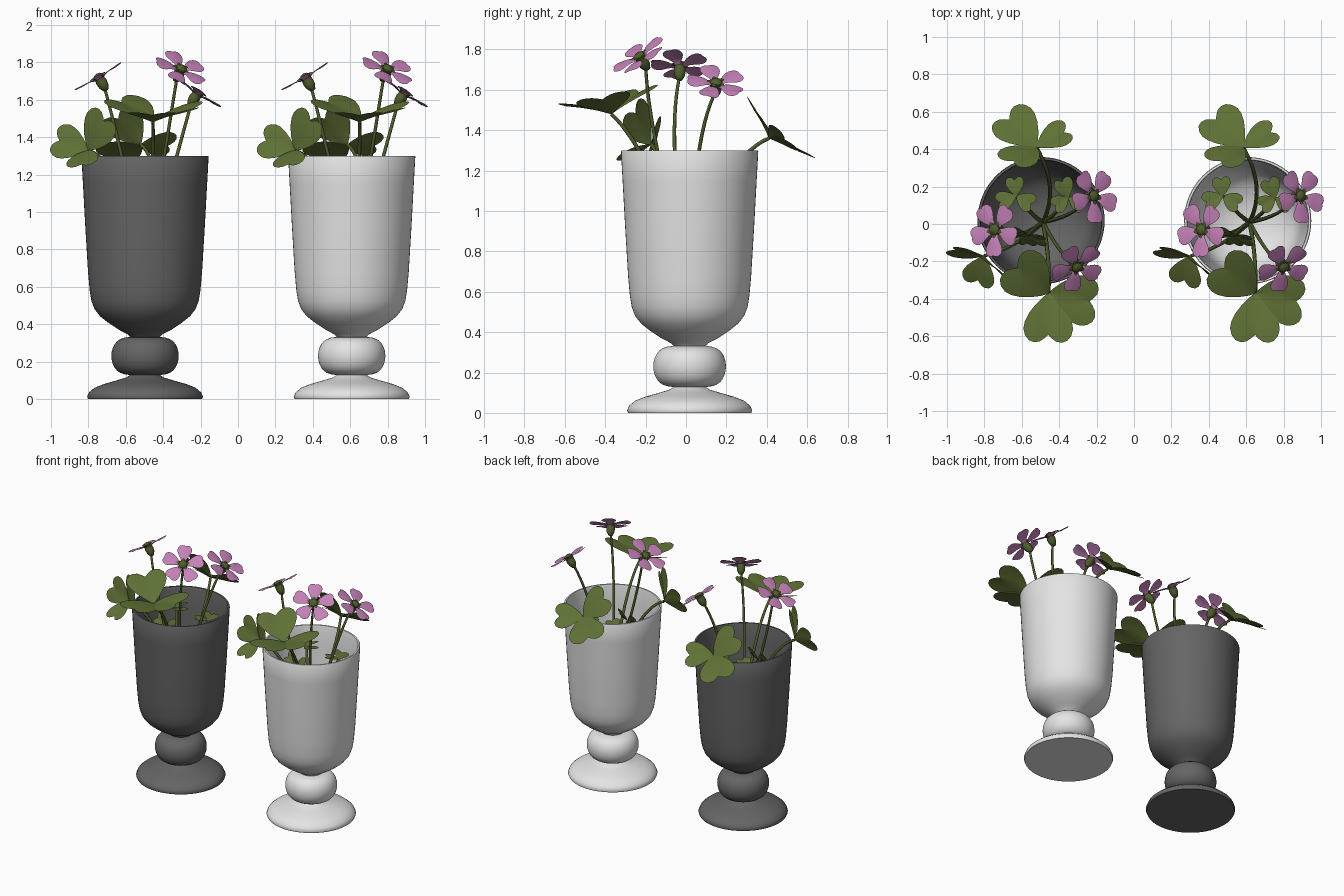
import bpy, bmesh, math
from mathutils import Vector, Matrix

if "Cube" in bpy.data.objects:
    bpy.data.objects.remove(bpy.data.objects["Cube"])

V = Vector


def material(name, rgb):
    m = bpy.data.materials.new(name)
    m.diffuse_color = (*rgb, 1)
    m.use_nodes = True
    m.node_tree.nodes["Principled BSDF"].inputs["Base Color"].default_value = m.diffuse_color
    return m


DARK = material("dark grey glaze", (0.13, 0.13, 0.13))
LIGHT = material("off white glaze", (0.78, 0.78, 0.78))
LEAF = material("leaf green", (0.115, 0.165, 0.036))
STEM = material("stem green", (0.075, 0.11, 0.025))
PINK = material("petal pink", (0.56, 0.22, 0.48))


def finish(bm, name, mat, angle=50, closed=False):
    if closed:
        bmesh.ops.recalc_face_normals(bm, faces=bm.faces)
    me = bpy.data.meshes.new(name)
    bm.to_mesh(me)
    bm.free()
    me.materials.append(mat)
    me.shade_smooth()
    me.set_sharp_from_angle(angle=math.radians(angle))
    return me


def place(me, name, loc=(0, 0, 0)):
    ob = bpy.data.objects.new(name, me)
    ob.location = loc
    bpy.context.collection.objects.link(ob)


def lathe(bm, profile, mat=Matrix(), n=64):
    """Revolve (radius, height) points; zero radius closes to a pole."""
    rings = []
    for r, z in profile:
        k = 1 if r == 0 else n
        rings.append([bm.verts.new(mat @ V((r * math.cos(math.tau * i / n),
                                            r * math.sin(math.tau * i / n), z))) for i in range(k)])
    for a, b in zip(rings, rings[1:]):
        for i in range(n):
            j = (i + 1) % n
            q = [a[i % len(a)], a[j % len(a)], b[j % len(b)], b[i % len(b)]]
            bm.faces.new(list(dict.fromkeys(q)))


def frame(origin, along, normal):
    """Matrix with y along the blade and z close to the normal."""
    y = along.normalized()
    z = (normal - y * normal.dot(y)).normalized()
    x = y.cross(z)
    m = Matrix((x, y, z)).transposed().to_4x4()
    m.translation = origin
    return m


def blade(bm, mat, outline, mid_end, length, height):
    """Two-sided blade from half outline (half width, along); height(w, t) bends it."""
    rows = []
    start = outline[0][1]
    end = outline[-1][1]
    for i, (w, t) in enumerate(outline):
        mid = start + (mid_end - start) * i / (len(outline) - 1)
        row = []
        for f in (-1, -0.66, -0.33, 0, 0.33, 0.66, 1):
            ww, tt = w * f, mid + (t - mid) * abs(f)
            row.append(bm.verts.new(mat @ V((ww * length, tt * length, height(ww, tt) * length))))
        rows.append(row)
    for a, b in zip(rows, rows[1:]):
        for i in range(6):
            bm.faces.new((a[i], a[i + 1], b[i + 1], b[i]))


def tube(bm, p0, via, p2, r0, r1, n=8, steps=14):
    """Tapered stem along a curve that passes through via."""
    c = 2 * via - (p0 + p2) / 2
    prev = None
    for s in range(steps + 1):
        t = s / steps
        p = (1 - t) ** 2 * p0 + 2 * t * (1 - t) * c + t * t * p2
        d = (1 - t) * (c - p0) + t * (p2 - c)
        m = frame(p, d, V((1, 0.2, 0)))
        r = r0 + (r1 - r0) * t
        ring = [bm.verts.new(m @ V((r * math.cos(math.tau * i / n), 0, r * math.sin(math.tau * i / n))))
                for i in range(n)]
        if prev:
            for i in range(n):
                j = (i + 1) % n
                bm.faces.new((prev[i], ring[i], ring[j], prev[j]))
        else:
            bm.faces.new(ring)
        prev = ring
    bm.faces.new(prev[::-1])


# ---- Footed vase: foot, ball knop, bowl outside, then bowl inside
foot = [(0, 0), (0.305, 0), (0.31, 0.012), (0.3, 0.035), (0.27, 0.06), (0.22, 0.08),
        (0.16, 0.097), (0.1, 0.115), (0.08, 0.128)]
knop = [(0.08 + 0.1 * math.sin(math.pi * i / 14) ** 0.75, 0.23 - 0.1 * math.cos(math.pi * i / 14))
        for i in range(1, 14)]
bowl = [(0.08, 0.332), (0.092, 0.345), (0.14, 0.37), (0.2, 0.41), (0.24, 0.442), (0.27, 0.48),
        (0.287, 0.525), (0.296, 0.58), (0.305, 0.68), (0.32, 0.93), (0.332, 1.15), (0.34, 1.295), (0.337, 1.3)]
inside = [(0.326, 1.3), (0.322, 1.285), (0.315, 1.15), (0.303, 0.93), (0.288, 0.68), (0.275, 0.56),
          (0.24, 0.48), (0.18, 0.435), (0.09, 0.4), (0, 0.39)]
for tag, mat, x in (("dark", DARK, -0.497), ("light", LIGHT, 0.608)):
    bm = bmesh.new()
    lathe(bm, foot + knop + bowl + inside)
    place(finish(bm, tag + "_vase", mat, 50, True), tag + "_vase", (x, 0.018, 0))

# ---- Plant: leaves are (centre, facing, stem midpoint, leaflet tips)
ROOT = V((-0.487, 0.01, 0.7))
leaves = [
    ((-0.52, 0.41, 1.36), (-0.2, 0.65, 0.75), (-0.45, 0.2, 1.15),
     [(-0.69, 0.58, 1.28), (-0.35, 0.5, 1.35), (-0.66, 0.32, 1.52)]),
    ((-0.8, -0.17, 1.33), (-0.35, -0.85, 0.35), (-0.63, -0.1, 1.14),
     [(-0.98, -0.13, 1.39), (-0.7, -0.26, 1.51), (-0.84, -0.32, 1.24)]),
    ((-0.455, -0.37, 1.48), (0, -0.2, 1), (-0.46, -0.18, 1.2),
     [(-0.65, -0.21, 1.6), (-0.46, -0.63, 1.52), (-0.2, -0.42, 1.56)]),
    ((-0.63, 0.15, 1.2), (-0.2, 0.2, 1), (-0.55, 0.06, 0.98),
     [(-0.64, 0.25, 1.2), (-0.73, 0.11, 1.19), (-0.54, 0.1, 1.22)]),
    ((-0.35, 0.14, 1.18), (0.2, 0.2, 1), (-0.42, 0.06, 0.97),
     [(-0.39, 0.24, 1.19), (-0.43, 0.09, 1.2), (-0.27, 0.09, 1.17)]),
    ((-0.57, -0.06, 1.16), (-0.1, -0.8, 0.5), (-0.53, -0.02, 0.95),
     [(-0.67, -0.03, 1.19), (-0.57, -0.11, 1.07), (-0.47, -0.09, 1.19)]),
]
# flowers are (centre, facing, stem point at the rim)
flowers = [
    ((-0.215, 0.15, 1.635), (0.55, 0.08, 0.82), (-0.335, 0.06, 1.27)),
    ((-0.745, -0.03, 1.72), (-0.5, 0.03, 0.85), (-0.615, -0.055, 1.27)),
    ((-0.305, -0.23, 1.765), (0.35, -0.5, 0.78), (-0.395, -0.14, 1.29)),
]
heart = [(0.015, 0), (0.13, 0.1), (0.27, 0.25), (0.4, 0.43), (0.48, 0.6), (0.505, 0.74), (0.47, 0.88),
         (0.39, 0.98), (0.28, 1.02), (0.17, 1.0), (0.07, 0.93), (0.005, 0.86)]
petal = [(0.1, 0.16), (0.15, 0.3), (0.24, 0.45), (0.32, 0.62), (0.35, 0.76), (0.32, 0.89),
         (0.24, 0.97), (0.14, 1.0), (0.01, 0.98)]

leaf_bm, stem_bm, petal_bm, heart_bm = (bmesh.new() for _ in range(4))

for centre, facing, via, tips in leaves:
    c = V(centre)
    tube(stem_bm, ROOT, V(via), c, 0.012, 0.009)
    for tip in tips:
        d = V(tip) - c
        blade(leaf_bm, frame(c, d, V(facing)), heart, 0.87, d.length,
              lambda w, t: 0.22 * abs(w) - 0.25 * w * w + 0.12 * t * (1 - t))

for centre, facing, via in flowers:
    c, n = V(centre), V(facing).normalized()
    tube(stem_bm, ROOT, V(via), c - n * 0.06, 0.011, 0.008)
    side = n.cross(V((0, 1, 0))).normalized()
    base = frame(c, side, n)
    # green calyx under the petals and green eye on top
    lathe(heart_bm, [(0, -0.085), (0.015, -0.08), (0.027, -0.055), (0.03, -0.03), (0.026, -0.005),
                     (0.032, 0.004), (0.018, 0.018), (0, 0.022)], base, 16)
    for k in range(5):
        turn = base @ Matrix.Rotation(math.tau * k / 5 + 0.3, 4, 'Z')
        blade(petal_bm, turn, petal, 0.95, 0.145,
              lambda w, t: -0.2 * max(0, 1 - t / 0.45) ** 2 + 0.06 * t - 0.3 * w * w)
        # small green star points between eye and petals
        blade(heart_bm, turn, [(0.1, 0.1), (0.09, 0.2), (0.05, 0.29), (0.005, 0.33)], 0.33, 0.145,
              lambda w, t: 0.06 - 0.05 * t)

parts = [("leaves", finish(leaf_bm, "leaves", LEAF, 80)),
         ("stems", finish(stem_bm, "stems", STEM, 60, True)),
         ("petals", finish(petal_bm, "petals", PINK, 80)),
         ("flower_centres", finish(heart_bm, "flower_centres", STEM, 60))]
# ---- The same plant stands in both vases
for tag, dx in (("left", 0), ("right", 1.105)):
    for name, me in parts:
        place(me, tag + "_" + name, (dx, 0, 0))
